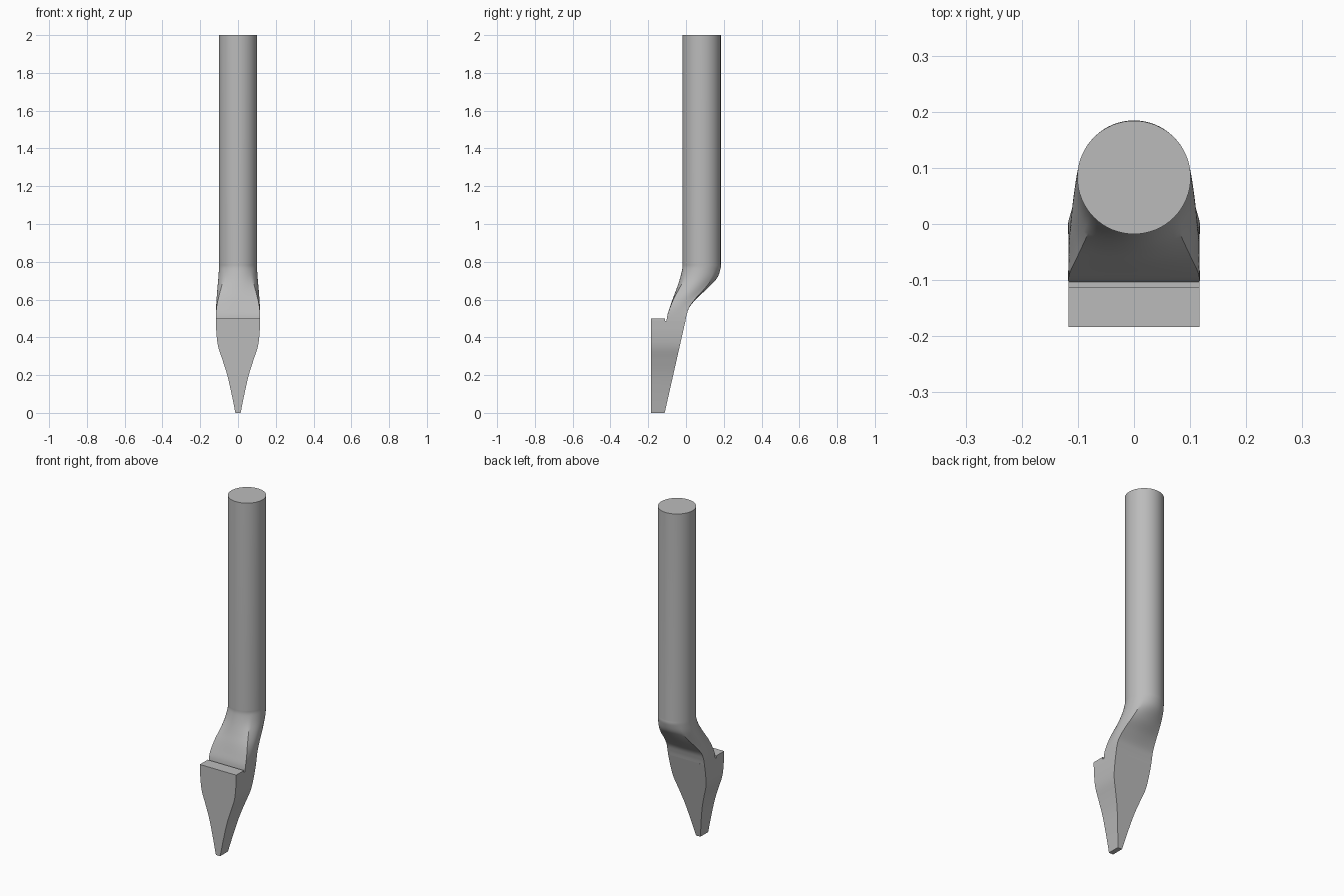
import bpy, bmesh, math

cube = bpy.data.objects.get("Cube")
if cube:
    bpy.data.objects.remove(cube, do_unlink=True)

steel = bpy.data.materials.new("grey_steel")
steel.use_nodes = True
GREY = (0.5, 0.5, 0.5, 1)
steel.diffuse_color = GREY
steel.node_tree.nodes["Principled BSDF"].inputs["Base Color"].default_value = GREY


def spline(rows, steps):
    """Smooth curve through rows of equal length."""
    pts = [rows[0]] + rows + [rows[-1]]
    out = []
    for a, b, c, d in zip(pts, pts[1:], pts[2:], pts[3:]):
        for k in range(steps):
            u = k / steps
            out.append([q + 0.5 * u * (r - p + u * (2*p - 5*q + 4*r - s + u * (3*(q - r) + s - p)))
                        for p, q, r, s in zip(a, b, c, d)])
    return out + [rows[-1]]


def section(z, front, back, width, square, count):
    """Horizontal ring between an ellipse (square 0) and a rectangle (square 1)."""
    ring = []
    for i in range(count):
        a = 2 * math.pi * (i + 0.5) / count if count == 4 else 2 * math.pi * i / count
        c, s = math.cos(a), math.sin(a)
        k = 1 + square * (1 / max(abs(c), abs(s)) - 1)
        ring.append((c * k * width, (front + back) / 2 + s * k * (back - front) / 2, z))
    return ring


def loft(name, rings, caps):
    bm = bmesh.new()
    loops = [[bm.verts.new(p) for p in ring] for ring in rings]
    for lo, hi in zip(loops, loops[1:]):
        for i in range(len(lo)):
            j = (i + 1) % len(lo)
            bm.faces.new((lo[i], lo[j], hi[j], hi[i]))
    if "bottom" in caps:
        bm.faces.new(loops[0][::-1])
    if "top" in caps:
        bm.faces.new(loops[-1])
    mesh = bpy.data.meshes.new(name)
    bm.to_mesh(mesh)
    bm.free()
    mesh.materials.append(steel)
    obj = bpy.data.objects.new(name, mesh)
    bpy.context.collection.objects.link(obj)
    bpy.ops.object.select_all(action="DESELECT")
    obj.select_set(True)
    bpy.context.view_layer.objects.active = obj
    bpy.ops.object.shade_smooth_by_angle(angle=math.radians(28))
    return obj


FRONT, LIP, STEP, TOP = -0.184, -0.112, 0.487, 0.5

# Tapered blade: flat front, sloping back, curved flanks, raised lip at the front
widths = [[0, .014], [.1, .034], [.2, .057], [.28, .082], [.35, .105], [.42, .114], [STEP, .117]]
rings = [section(z, FRONT, -0.113 + 0.226 * z, w, 1, 4) for z, w in spline(widths, 5)]
rings += [section(z, FRONT, LIP, .117, 1, 4) for z in (STEP, TOP)]
loft("blade", rings, ("bottom", "top"))

# Bent neck, rectangular at the blade and round at the shank
# Columns: height, front, back, half width, squareness
neck = [[STEP, -.103, -.003, .117, 1], [.52, -.098, .004, .117, 1], [.56, -.085, .019, .116, .92],
        [.61, -.068, .06, .113, .7], [.66, -.049, .115, .109, .4], [.715, -.031, .165, .104, .12],
        [.765, -.019, .183, .101, 0], [.79, -.018, .184, .101, 0]]
shank = [[2, -.018, .184, .101, 0]]
loft("neck_and_shank", [section(*row, 64) for row in spline(neck, 5) + shank], ("top",))
